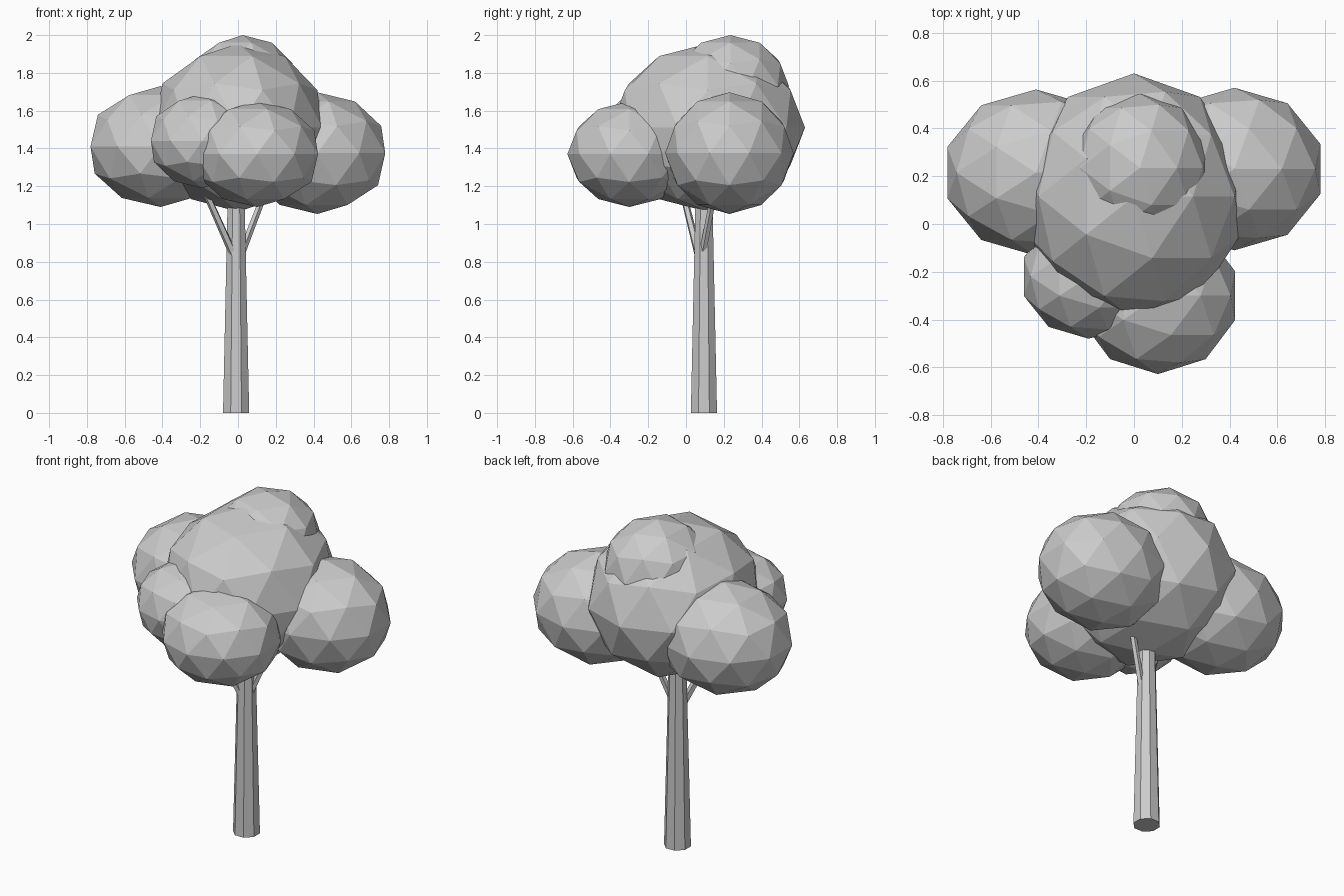
import bpy
from mathutils import Vector

cube = bpy.data.objects.get("Cube")
if cube:
    bpy.data.objects.remove(cube, do_unlink=True)

GREY = (0.6, 0.6, 0.6, 1.0)
mat = bpy.data.materials.new("plain grey")
mat.use_nodes = True
mat.diffuse_color = GREY
bsdf = next(n for n in mat.node_tree.nodes if n.type == 'BSDF_PRINCIPLED')
bsdf.inputs["Base Color"].default_value = GREY


def finish(name):
    obj = bpy.context.object
    obj.name = name
    obj.data.materials.append(mat)
    return obj


def foliage(name, centre, radii):
    """Faceted leaf clump: a stretched low-poly ball."""
    bpy.ops.mesh.primitive_ico_sphere_add(subdivisions=2, radius=1, location=centre)
    finish(name).scale = radii


def limb(name, start, end, r_start, r_end, sides, turn=0.0):
    """Tapered flat-sided wood between two points."""
    start, end = Vector(start), Vector(end)
    axis = end - start
    bpy.ops.mesh.primitive_cone_add(vertices=sides, radius1=r_start, radius2=r_end,
                                    depth=axis.length, location=(start + end) / 2)
    obj = finish(name)
    obj.rotation_euler = axis.to_track_quat('Z', 'Y').to_euler()
    if axis.x == 0 and axis.y == 0:
        obj.rotation_euler = (0, 0, turn)


# Trunk and branches
limb("trunk", (-0.01, 0.095, 0), (-0.01, 0.095, 1.2), 0.075, 0.047, 8, 0.3927)
limb("right_branch", (-0.025, 0.065, 0.84), (-0.185, -0.025, 1.2), 0.022, 0.018, 5)
limb("left_branch", (0.02, 0.09, 0.85), (0.155, 0.155, 1.2), 0.02, 0.017, 5)

# Leaf clumps
foliage("main_foliage", (0.0, 0.115, 1.51), (0.47, 0.515, 0.445))
foliage("right_foliage", (-0.41, 0.215, 1.41), (0.39, 0.348, 0.32))
foliage("left_foliage", (0.42, 0.23, 1.375), (0.378, 0.34, 0.322))
foliage("front_foliage", (0.10, -0.30, 1.37), (0.34, 0.328, 0.28))
foliage("front_right_foliage", (-0.19, -0.22, 1.44), (0.285, 0.26, 0.25))
foliage("top_foliage", (0.025, 0.235, 1.73), (0.295, 0.31, 0.27))
